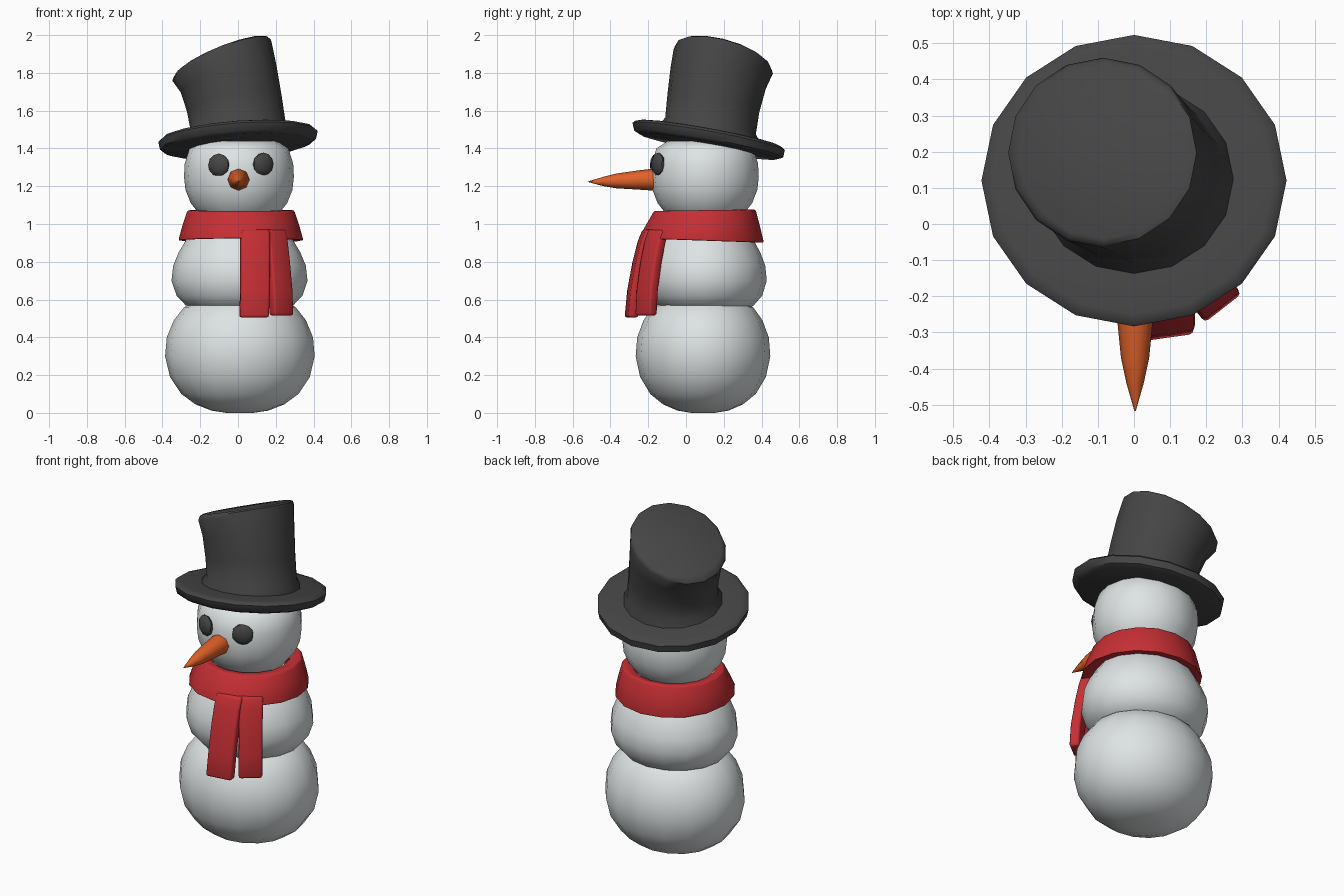
import bpy, bmesh, math
from mathutils import Vector, Matrix

if "Cube" in bpy.data.objects:
    bpy.data.objects.remove(bpy.data.objects["Cube"])


def material(name, r, g, b):
    m = bpy.data.materials.new(name)
    m.diffuse_color = (r, g, b, 1)
    m.use_nodes = True
    m.node_tree.nodes["Principled BSDF"].inputs["Base Color"].default_value = m.diffuse_color
    return m


SNOW = material("snow_white", 0.73, 0.77, 0.78)
BLACK = material("charcoal", 0.06, 0.06, 0.06)
RED = material("scarf_red", 0.56, 0.028, 0.034)
ORANGE = material("carrot_orange", 0.75, 0.12, 0.022)


def finish(bm, name, mat, bevel=0.0, angle=50):
    """Turn a bmesh into a named, shaded object."""
    bmesh.ops.recalc_face_normals(bm, faces=bm.faces)
    if bevel:
        sharp = [e for e in bm.edges if e.calc_face_angle(0) > math.radians(45)]
        bmesh.ops.bevel(bm, geom=sharp, offset=bevel, segments=2,
                        profile=0.5, affect='EDGES', clamp_overlap=True)
    me = bpy.data.meshes.new(name)
    bm.to_mesh(me)
    bm.free()
    me.materials.append(mat)
    ob = bpy.data.objects.new(name, me)
    bpy.context.collection.objects.link(ob)
    bpy.ops.object.select_all(action='DESELECT')
    ob.select_set(True)
    bpy.context.view_layer.objects.active = ob
    bpy.ops.object.shade_smooth_by_angle(angle=math.radians(angle))
    return ob


def bridge(bm, rings, closed=False):
    """Skin rings of points, with end caps unless closed into a loop."""
    vs = [[bm.verts.new(p) for p in ring] for ring in rings]
    pairs = list(zip(vs, vs[1:])) + ([(vs[-1], vs[0])] if closed else [])
    n = len(vs[0])
    for a, b in pairs:
        for i in range(n):
            j = (i + 1) % n
            bm.faces.new((a[i], a[j], b[j], b[i]))
    if not closed:
        bm.faces.new(vs[0])
        bm.faces.new(vs[-1])


def ring(cx, cy, cz, rx, ry, sx=0.0, sy=0.0, n=16):
    """Horizontal ellipse; sx and sy tilt its plane."""
    pts = []
    for i in range(n):
        a = math.tau * i / n
        x, y = rx * math.cos(a), ry * math.sin(a)
        pts.append(Vector((cx + x, cy + y, cz + sx * x + sy * y)))
    return pts


def loft(name, mat, rings, closed=False, bevel=0.0, angle=50):
    bm = bmesh.new()
    bridge(bm, rings, closed)
    return finish(bm, name, mat, bevel, angle)


# Three snow balls, as (height, radius) profiles
def snowball(name, cx, cy, depth, profile):
    loft(name, SNOW, [ring(cx, cy, z, r, r * depth) for z, r in profile], angle=80)


snowball("lower_body", 0.01, 0.09, 0.9,
         [(0.0, 0.07), (0.012, 0.15), (0.045, 0.235), (0.1, 0.31), (0.19, 0.37),
          (0.3, 0.396), (0.4, 0.387), (0.49, 0.35), (0.56, 0.295), (0.61, 0.2)])
snowball("middle_body", 0.008, 0.10, 0.91,
         [(0.53, 0.2), (0.57, 0.285), (0.62, 0.333), (0.7, 0.36), (0.78, 0.351),
          (0.85, 0.322), (0.92, 0.28), (1.0, 0.2)])
snowball("head", 0.005, 0.10, 0.98,
         [(1.0, 0.15), (1.06, 0.215), (1.11, 0.255), (1.18, 0.283), (1.25, 0.291),
          (1.32, 0.287), (1.4, 0.262), (1.44, 0.2)])

# Scarf collar: flared closed band
loft("scarf_collar", RED, [
    ring(0.015, 0.08, 0.91, 0.332, 0.333, 0, -0.035),
    ring(0.015, 0.09, 0.99, 0.31, 0.302, 0, -0.015),
    ring(0.015, 0.10, 1.075, 0.282, 0.268, 0, 0.015),
    ring(0.01, 0.10, 1.065, 0.215, 0.21, 0, 0.015),
    ring(0.01, 0.09, 0.925, 0.26, 0.25, 0, -0.035)], closed=True, bevel=0.012)


# Hanging scarf ends: rectangular strips swept down a path
def scarf_end(name, path, width, thick, turn):
    u = Vector((math.cos(turn), math.sin(turn), 0)) * width / 2
    v = Vector((-math.sin(turn), math.cos(turn), 0)) * thick / 2
    rings = []
    for p in path:
        c = Vector(p)
        rings.append([c - u - v, c + u - v, c + u + v, c - u + v])
    loft(name, RED, rings, bevel=0.013)


scarf_end("scarf_end_front",
          [(0.09, -0.195, 0.97), (0.09, -0.222, 0.9), (0.09, -0.247, 0.8),
           (0.09, -0.275, 0.65), (0.085, -0.289, 0.505)],
          0.155, 0.055, math.radians(8))
scarf_end("scarf_end_side",
          [(0.19, -0.145, 0.97), (0.202, -0.165, 0.9), (0.213, -0.185, 0.8),
           (0.226, -0.205, 0.65), (0.23, -0.212, 0.515)],
          0.128, 0.055, math.radians(38))

# Tilted hat brim
loft("hat_brim", BLACK, [
    ring(0, 0.12, 1.445 + dz, r, r * 0.955, 0.07, -0.18)
    for dz, r in [(-0.035, 0.385), (-0.022, 0.413), (0.018, 0.422),
                  (0.031, 0.408), (0.036, 0.385), (0.037, 0.25)]])

# Bent crown with a slanted top
loft("hat_crown", BLACK, [
    ring(0, 0.125, 1.46, 0.275, 0.262, 0.07, -0.18),
    ring(0, 0.125, 1.485, 0.275, 0.262, 0.07, -0.18),
    ring(0, 0.13, 1.52, 0.252, 0.24, 0.08, -0.18),
    ring(-0.02, 0.145, 1.64, 0.25, 0.243, 0.18, -0.2),
    ring(-0.05, 0.17, 1.77, 0.253, 0.252, 0.29, -0.22),
    ring(-0.085, 0.197, 1.86, 0.263, 0.263, 0.385, -0.24),
    ring(-0.083, 0.197, 1.879, 0.256, 0.256, 0.385, -0.24),
    ring(-0.082, 0.197, 1.889, 0.238, 0.238, 0.385, -0.24)])

# Coal eyes: flattened balls turned to follow the head
for side, x, z in (("left", -0.102, 1.312), ("right", 0.134, 1.317)):
    bm = bmesh.new()
    bmesh.ops.create_icosphere(bm, subdivisions=2, radius=1)
    turn = math.asin((x - 0.005) / 0.285)
    y = 0.10 - 0.281 * math.cos(turn)
    bm.transform(Matrix.Translation((x, y + 0.003, z)) @ Matrix.Rotation(turn, 4, 'Z')
                 @ Matrix.Diagonal((0.06, 0.028, 0.061, 1)))
    finish(bm, "eye_" + side, BLACK, angle=30)

# Carrot nose: eight sided taper along -y, as (y, z, radius)
nose = []
for y, z, r in [(-0.12, 1.235, 0.05), (-0.175, 1.235, 0.058), (-0.25, 1.233, 0.051),
                (-0.37, 1.228, 0.039), (-0.44, 1.225, 0.024), (-0.517, 1.224, 0.002)]:
    nose.append([Vector((0.003 + r * math.cos(math.tau * i / 8), y,
                         z + r * math.sin(math.tau * i / 8))) for i in range(8)])
loft("carrot_nose", ORANGE, nose)
